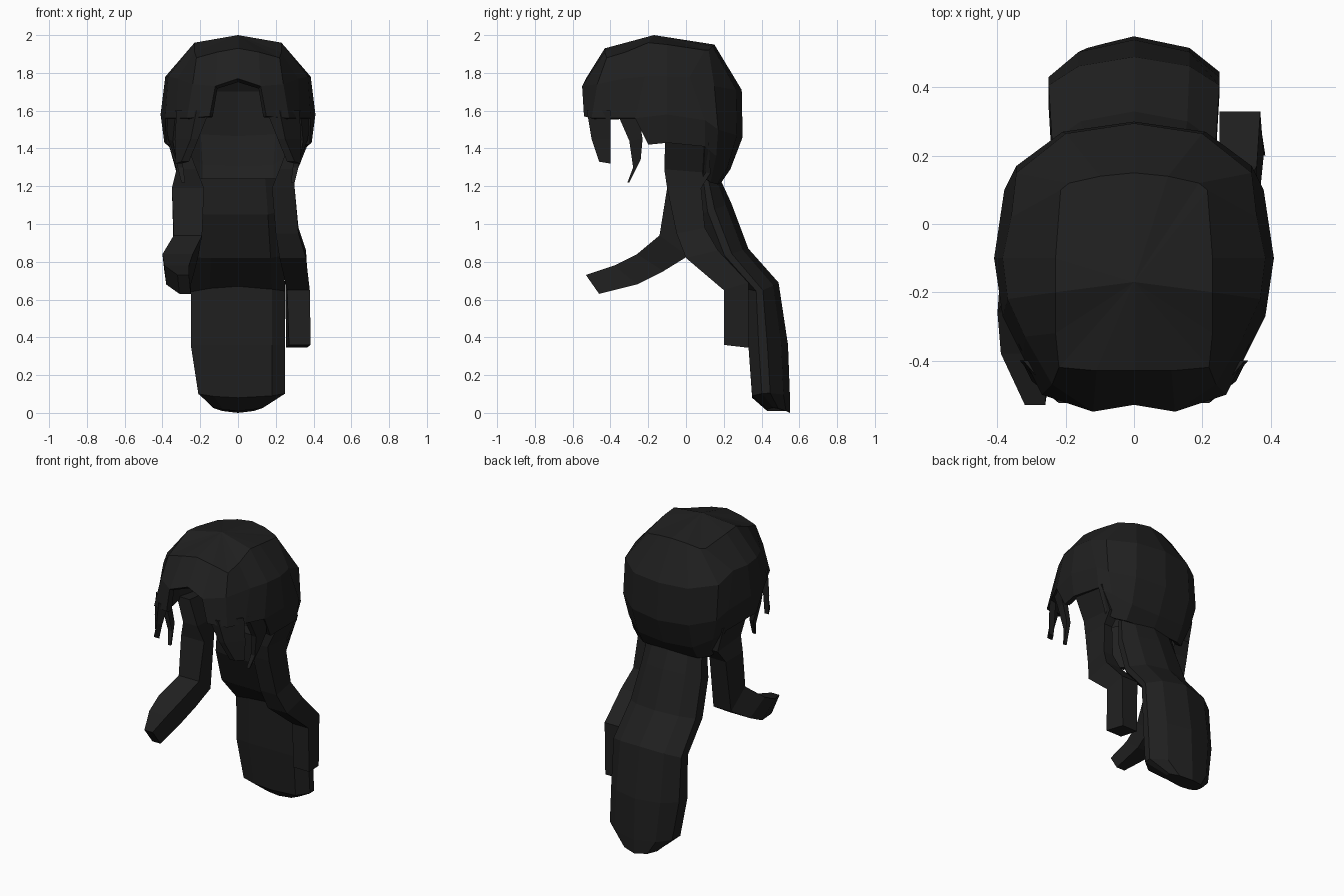
import bpy
import bmesh

default_cube = bpy.data.objects.get("Cube")
if default_cube:
    bpy.data.objects.remove(default_cube, do_unlink=True)

# Single near-black hair colour
black = bpy.data.materials.new("hair_black")
black.use_nodes = True
shade = (.014, .014, .014, 1)
black.diffuse_color = shade
principled = next(n for n in black.node_tree.nodes if n.type == "BSDF_PRINCIPLED")
principled.inputs["Base Color"].default_value = shade
principled.inputs["Roughness"].default_value = .8


def finish(name, bm):
    """Turn a bmesh into a named, flat shaded, coloured object."""
    mesh = bpy.data.meshes.new(name)
    bm.to_mesh(mesh)
    bm.free()
    mesh.materials.append(black)
    part = bpy.data.objects.new(name, mesh)
    bpy.context.scene.collection.objects.link(part)
    return part


def loft(name, rings):
    """Join closed rings of equal length into a capped solid."""
    bm = bmesh.new()
    loops = [[bm.verts.new(point) for point in ring] for ring in rings]
    for upper, lower in zip(loops, loops[1:]):
        count = len(upper)
        for i in range(count):
            j = (i + 1) % count
            bm.faces.new((upper[i], lower[i], lower[j], upper[j]))
    bm.faces.new(loops[0])
    bm.faces.new(loops[-1])
    bmesh.ops.recalc_face_normals(bm, faces=bm.faces)
    return finish(name, bm)


def lock(name, side, stations):
    """Four-sided strand; each station is a front edge, a back edge and their inner x."""
    rings = []
    for xf, yf, zf, xb, yb, zb, inner_f, inner_b in stations:
        rings.append([
            (side * xf, yf, zf),
            (side * xb, yb, zb),
            (side * inner_b, yb, zb),
            (side * inner_f, yf, zf),
        ])
    return loft(name, rings)


# Hair cap: half rings running from the front centre round to the back centre
crown_ring = [(0, -.43, 1.93), (.11, -.43, 1.91), (.22, -.42, 1.88),
              (.23, -.32, 1.91), (.23, -.2, 1.96), (.23, -.1, 1.95),
              (.215, .1, 1.92), (.19, .12, 1.92), (.1, .14, 1.94), (0, .15, 1.95)]
temple_ring = [(0, -.53, 1.77), (.12, -.55, 1.73), (.24, -.47, 1.74),
               (.32, -.33, 1.77), (.37, -.22, 1.78), (.385, -.1, 1.78),
               (.36, .02, 1.78), (.345, .15, 1.73), (.2, .265, 1.71), (0, .295, 1.71)]
ear_ring = [None, (.15, -.54, 1.57), (.27, -.5, 1.56),
            (.325, -.39, 1.56), (.385, -.27, 1.56), (.41, -.1, 1.58),
            (.38, .1, 1.55), (.345, .17, 1.5), (.21, .27, 1.47), (0, .3, 1.46)]
nape_ring = [None, None, None,
             None, (.38, -.2, 1.42), (.39, -.1, 1.43),
             (.365, .1, 1.41), (.31, .16, 1.36), (.2, .22, 1.3), (0, .235, 1.29)]
neck_ring = [None] * 6 + [(.3, .09, 1.25), (.26, .13, 1.22),
                          (.2, .165, 1.21), (0, .18, 1.21)]

bm = bmesh.new()
apex = bm.verts.new((0, -.17, 2))
rings = [[bm.verts.new(p) if p else None for p in ring]
         for ring in (crown_ring, temple_ring, ear_ring, nape_ring, neck_ring)]
for a, b in zip(rings[0], rings[0][1:]):
    bm.faces.new((apex, a, b))
for upper, lower in zip(rings, rings[1:]):
    for i in range(len(upper) - 1):
        corners = (upper[i], lower[i], lower[i + 1], upper[i + 1])
        if all(corners):
            bm.faces.new(corners)
cap = finish("hair_cap", bm)
mirror = cap.modifiers.new("mirror", "MIRROR")
mirror.use_clip = True
shell = cap.modifiers.new("shell", "SOLIDIFY")
shell.thickness = .035
shell.offset = -1

# Back tail: (front y, front z, back y, back z, left width, right width, corner lift)
tail_stations = [
    (.06, 1.24, .18, 1.24, .2, .2, 0),
    (.07, 1.05, .24, 1.11, .22, .22, 0),
    (.16, .82, .33, .87, .24, .24, 0),
    (.33, .67, .49, .69, .25, .25, -.03),
    (.33, .36, .54, .36, .25, .25, 0),
    (.35, .08, .55, .09, .25, .21, .02),
    (.43, .01, .55, 0, .13, .13, .02),
]
# Cross-section as fractions of width and depth, bevelled on the left front edge
section = [(0, 0), (.72, 0), (1, .26), (1, .48), (.65, .83),
           (0, 1), (-.65, .83), (-1, .48), (-1, .05), (-.6, 0)]
tail_rings = []
for yf, zf, yb, zb, left, right, lift in tail_stations:
    ring = []
    for x, depth in section:
        width = left if x > 0 else right
        y = yf + (yb - yf) * depth
        z = zf + (zb - zf) * depth + lift * x * x
        ring.append((x * width, y, z))
    tail_rings.append(ring)
loft("back_tail", tail_rings)

# Long side locks: the left one sweeps back, the right one blows forward
lock("left_side_lock", 1, [
    (.375, -.11, 1.45, .36, .12, 1.43, .28, .28),
    (.3, -.115, 1.29, .3, .13, 1.27, .22, .23),
    (.3, -.1, 1.19, .3, .08, 1.19, .18, .24),
    (.32, -.05, .95, .32, .1, .98, .2, .25),
    (.36, 0, .82, .36, .17, .86, .22, .25),
    (.38, .2, .65, .37, .33, .69, .26, .25),
    (.385, .2, .36, .365, .33, .345, .27, .255),
])
lock("right_side_lock", -1, [
    (.375, -.11, 1.45, .36, .12, 1.43, .28, .28),
    (.325, -.115, 1.29, .325, .13, 1.27, .22, .23),
    (.35, -.1, 1.19, .35, .08, 1.19, .18, .23),
    (.34, -.14, .94, .34, .01, .83, .19, .21),
    (.4, -.26, .84, .39, -.12, .75, .24, .23),
    (.39, -.38, .78, .38, -.26, .68, .26, .25),
    (.32, -.53, .73, .31, -.46, .63, .26, .25),
])

# Short strands framing the face, repeated on both sides
for label, side in (("left", 1), ("right", -1)):
    lock(label + "_front_strand", side, [
        (.22, -.525, 1.6, .325, -.4, 1.6, .15, .28),
        (.25, -.5, 1.45, .335, -.4, 1.45, .21, .29),
        (.3, -.46, 1.33, .33, -.4, 1.32, .26, .3),
    ])
    lock(label + "_temple_strand", side, [
        (.33, -.37, 1.6, .385, -.25, 1.58, .29, .34),
        (.345, -.3, 1.44, .37, -.23, 1.45, .31, .33),
        (.32, -.28, 1.3, .33, -.24, 1.34, .29, .3),
        (.3, -.31, 1.22, .3, -.3, 1.22, .28, .28),
    ])
